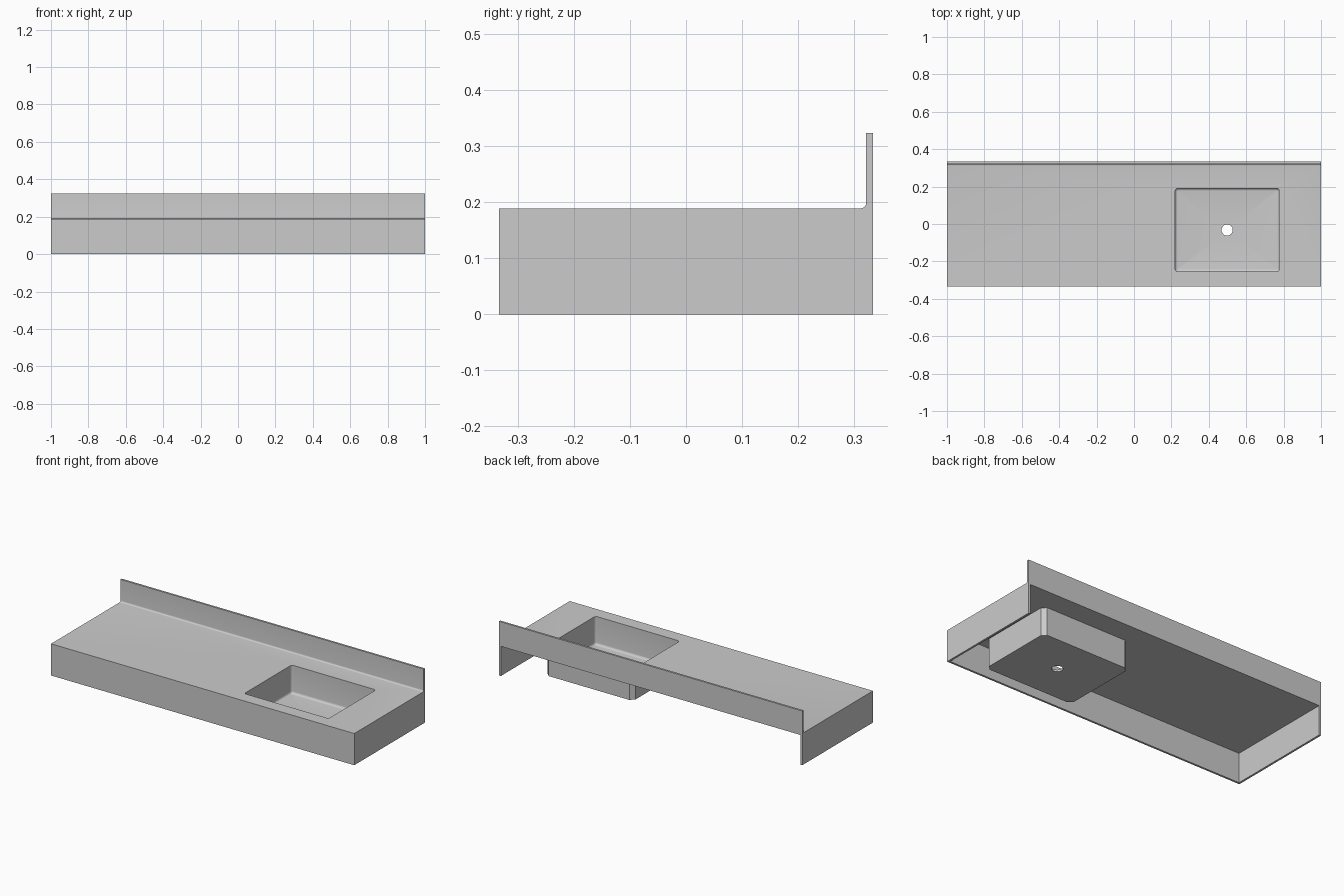
import bpy, bmesh
from math import sin, cos, pi

if "Cube" in bpy.data.objects:
    bpy.data.objects.remove(bpy.data.objects["Cube"])

Y, T, TOP, SPLASH = 0.333, 0.012, 0.189, 0.323
UNDER = TOP - T
CX, CY, HX, HY = 0.498, -0.032, 0.278, 0.223   # basin opening
N = 7                                          # points per basin corner


def finish(name, bm):
    bmesh.ops.recalc_face_normals(bm, faces=bm.faces[:])
    me = bpy.data.meshes.new(name)
    bm.to_mesh(me)
    bm.free()
    ob = bpy.data.objects.new(name, me)
    bpy.context.collection.objects.link(ob)
    return ob


def smooth(ob):
    bpy.ops.object.select_all(action='DESELECT')
    ob.select_set(True)
    bpy.context.view_layer.objects.active = ob
    bpy.ops.object.shade_smooth_by_angle(angle=0.55)


def loft(name, rings, caps=False, closed=False):
    bm = bmesh.new()
    vs = [[bm.verts.new(p) for p in r] for r in rings]
    pairs = list(zip(vs, vs[1:])) + ([(vs[-1], vs[0])] if closed else [])
    for a, b in pairs:
        for i in range(len(a)):
            j = (i + 1) % len(a)
            bm.faces.new((a[i], a[j], b[j], b[i]))
    if caps:
        bm.faces.new(vs[0])
        bm.faces.new(vs[-1])
    return finish(name, bm)


def rect_ring(grow, r, z, chamfer=False):
    pts = []
    for k, (sx, sy) in enumerate(((1, 1), (-1, 1), (-1, -1), (1, -1))):
        cx, cy = CX + sx * (HX + grow - r), CY + sy * (HY + grow - r)
        a0, a1 = k * pi / 2, (k + 1) * pi / 2
        for i in range(N):
            t = i / (N - 1)
            a = a0 + t * pi / 2
            if chamfer:
                dx, dy = cos(a0) * (1 - t) + cos(a1) * t, sin(a0) * (1 - t) + sin(a1) * t
            else:
                dx, dy = cos(a), sin(a)
            pts.append((cx + r * dx, cy + r * dy, z))
    return pts


def drain_ring(r, z):
    n = 4 * N
    return [(CX + r * cos((i + .5) * 2 * pi / n), CY + r * sin((i + .5) * 2 * pi / n), z)
            for i in range(n)]


# Worktop: apron, slab, coved joint and splashback in one profile
R = 0.009
ys = Y - T
cove = [(ys - R + R * sin(a), TOP + R - R * cos(a)) for a in [i * pi / 12 for i in range(7)]]
profile = [(-Y, 0), (-Y, TOP)] + cove + [(ys, SPLASH), (Y, SPLASH), (Y, UNDER),
                                         (-Y + T, UNDER), (-Y + T, 0)]
worktop = loft("worktop", [[(x, y, z) for y, z in profile] for x in (-1, 1)], caps=True)

# Basin opening cut through the slab
cutter = loft("opening_cutter", [rect_ring(0, .015, z) for z in (UNDER - .02, TOP + .05)], caps=True)
cutter.hide_render = True
mod = worktop.modifiers.new("opening", 'BOOLEAN')
mod.operation, mod.object, mod.solver = 'DIFFERENCE', cutter, 'EXACT'
bpy.context.view_layer.objects.active = worktop
bpy.ops.object.modifier_apply(modifier=mod.name)
bpy.data.objects.remove(cutter)
smooth(worktop)

# Side panels
for side, name in ((-1, "left_panel"), (1, "right_panel")):
    bm = bmesh.new()
    bmesh.ops.create_cube(bm, size=1)
    for v in bm.verts:
        v.co = (side * (1 - T / 2) + v.co.x * T,
                T / 2 + v.co.y * (2 * Y - T),
                UNDER / 2 + v.co.z * UNDER)
    finish(name, bm)

# Basin shell: inner wall, filleted floor, drain hole, chamfered outside
FL, BOT, F = 0.021, 0.01, 0.014
rings = [rect_ring(0, .015, UNDER)]
for i in range(6):
    a = i * pi / 10
    rings.append(rect_ring(-F * (1 - cos(a)), .015 - F * (1 - cos(a)) * .9, FL + F * (1 - sin(a))))
rings += [drain_ring(.03, FL), drain_ring(.03, BOT),
          rect_ring(T, .024, BOT, True), rect_ring(T, .024, UNDER, True)]
smooth(loft("basin", rings, closed=True))
